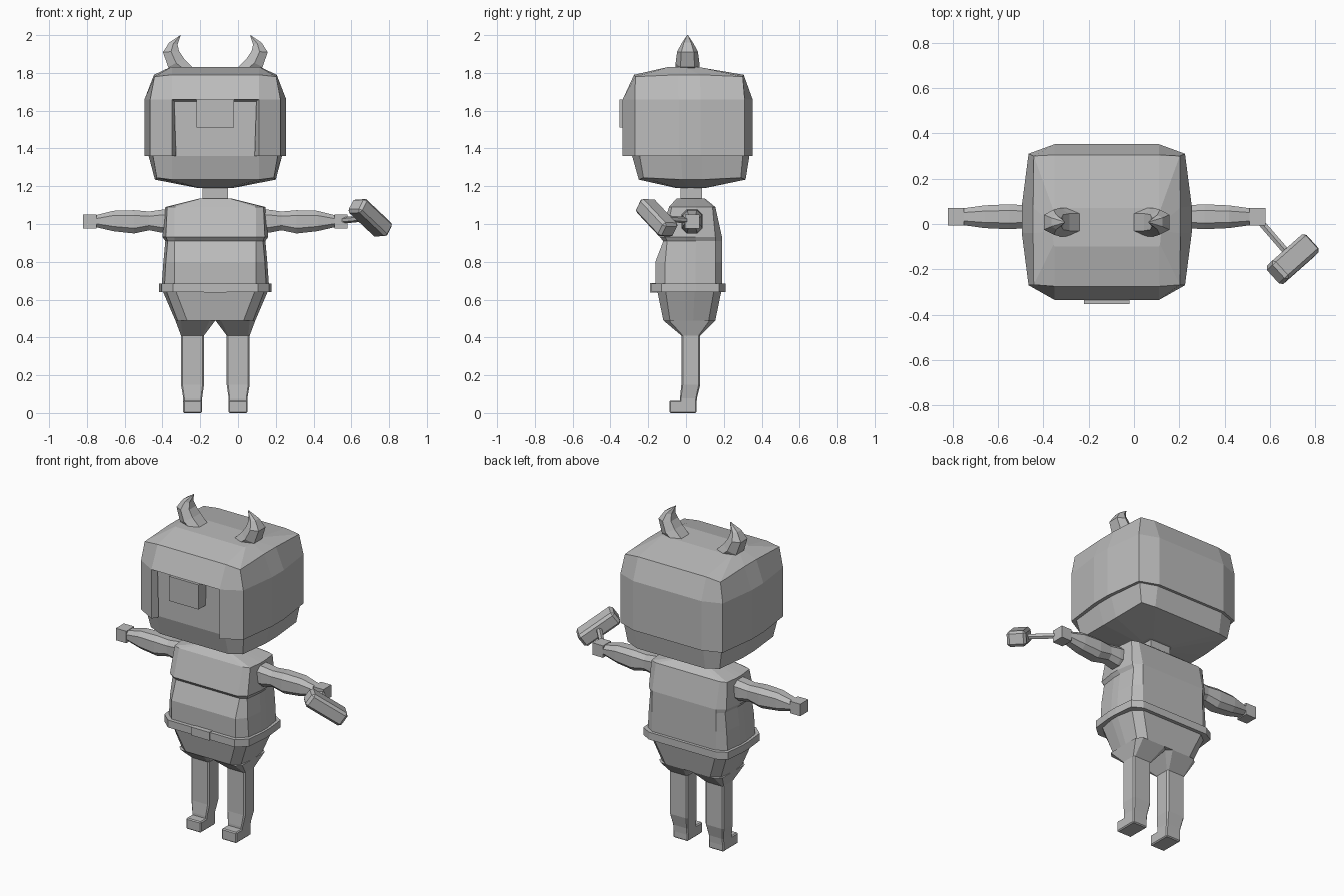
import bpy, bmesh
from mathutils import Vector, Matrix

if "Cube" in bpy.data.objects:
    bpy.data.objects.remove(bpy.data.objects["Cube"])

CX = -0.12  # the figure's own centre line
grey = bpy.data.materials.new("light grey")
grey.diffuse_color = (0.5, 0.5, 0.5, 1)
grey.use_nodes = True
grey.node_tree.nodes["Principled BSDF"].inputs["Base Color"].default_value = grey.diffuse_color


def finish(name, bm, mirror=False, at=(CX, 0, 0)):
    bmesh.ops.recalc_face_normals(bm, faces=bm.faces)
    me = bpy.data.meshes.new(name)
    bm.to_mesh(me)
    bm.free()
    me.materials.append(grey)
    ob = bpy.data.objects.new(name, me)
    ob.location = at
    bpy.context.collection.objects.link(ob)
    if mirror:
        ob.modifiers.new("mirror", 'MIRROR')
    return ob


def loft(name, rings, mirror=False, start=True, skip=()):
    """Skin a list of equal-length rings; skip lists (ring, segment) holes."""
    bm = bmesh.new()
    vs = [[bm.verts.new(p) for p in r] for r in rings]
    n = len(rings[0])
    for i in range(len(vs) - 1):
        for j in range(n):
            if (i, j) not in skip:
                k = (j + 1) % n
                bm.faces.new((vs[i][j], vs[i][k], vs[i + 1][k], vs[i + 1][j]))
    if start:
        bm.faces.new(vs[0][::-1])
    bm.faces.new(vs[-1])
    return finish(name, bm, mirror)


def plan(z, side, corner, flat, yf, yfc, ybc, yb, dz=0.0):
    """Symmetric body ring: flat front/back, cut corners, slightly bowed sides."""
    a, b = yfc + (ybc - yfc) * 0.4, yfc + (ybc - yfc) * 0.6
    half = [(flat, yf, z), (corner, yfc, z + dz), (side, a, z), (side, b, z),
            (corner, ybc, z + dz), (flat, yb, z)]
    return half + [(-x, y, h) for x, y, h in reversed(half)]


def cut_rect(a0, a1, b0, b1, c):
    return [(a0 + c, b0), (a1 - c, b0), (a1, b0 + c), (a1, b1 - c),
            (a1 - c, b1), (a0 + c, b1), (a0, b1 - c), (a0, b0 + c)]


def box(name, x0, x1, y0, y1, z0, z1, mirror=False, bevel=0.0):
    bm = bmesh.new()
    m = Matrix.Translation(((x0 + x1) / 2, (y0 + y1) / 2, (z0 + z1) / 2)) \
        @ Matrix.Diagonal((x1 - x0, y1 - y0, z1 - z0, 1))
    bmesh.ops.create_cube(bm, size=1, matrix=m)
    if bevel:
        bmesh.ops.bevel(bm, geom=bm.edges[:], offset=bevel, segments=1, affect='EDGES')
    return finish(name, bm, mirror)


# Head, mostly inside the hair shell
loft("head", [
    plan(1.19, 0.09, 0.085, 0.06, -0.05, -0.04, 0.09, 0.10),
    plan(1.235, 0.32, 0.31, 0.23, -0.25, -0.225, 0.29, 0.315, 0.01),
    plan(1.36, 0.353, 0.33, 0.23, -0.285, -0.245, 0.30, 0.335),
    plan(1.70, 0.345, 0.32, 0.23, -0.28, -0.24, 0.28, 0.32)])

# Hair shell, open at the bottom and over the face
hair = loft("hair", [
    plan(1.36, 0.375, 0.345, 0.23, -0.335, -0.27, 0.31, 0.352),
    plan(1.66, 0.375, 0.345, 0.23, -0.335, -0.27, 0.31, 0.352),
    plan(1.79, 0.325, 0.322, 0.23, -0.275, -0.268, 0.30, 0.305, -0.01),
    plan(1.83, 0.24, 0.235, 0.23, -0.10, -0.09, 0.06, 0.07)],
    start=False, skip={(0, 11)})
sol = hair.modifiers.new("thickness", 'SOLIDIFY')
sol.thickness = 0.045
sol.offset = -1
box("fringe", -0.1, 0.1, -0.352, -0.28, 1.51, 1.66)

# Horns: sections given as (outer x, z), (inner x, z), half depth
horn = []
for (ox, oz), (ix, iz), d in [((0.19, 1.79), (0.12, 1.83), 0.063),
                              ((0.25, 1.83), (0.165, 1.875), 0.063),
                              ((0.277, 1.91), (0.192, 1.915), 0.055),
                              ((0.245, 1.96), (0.20, 1.95), 0.032),
                              ((0.186, 2.0), (0.184, 1.998), 0.003)]:
    mx, mz = (ox + ix) / 2, (oz + iz) / 2
    horn.append([(ox, 0.008 - d * 0.6, oz), (mx, 0.008 - d, mz), (ix, 0.008 - d * 0.6, iz),
                 (ix, 0.008 + d * 0.6, iz), (mx, 0.008 + d, mz), (ox, 0.008 + d * 0.6, oz)])
loft("horn", horn, mirror=True)

# Torso with the chest overhanging the belly
box("neck", -0.068, 0.068, -0.03, 0.085, 1.1, 1.21)
loft("torso", [
    plan(0.66, 0.285, 0.27, 0.215, -0.16, -0.11, 0.155, 0.19),
    plan(0.80, 0.275, 0.262, 0.215, -0.162, -0.11, 0.155, 0.19),
    plan(0.91, 0.265, 0.252, 0.215, -0.12, -0.10, 0.155, 0.19),
    plan(0.932, 0.28, 0.262, 0.215, -0.14, -0.11, 0.155, 0.19),
    plan(1.09, 0.265, 0.255, 0.215, -0.09, -0.075, 0.14, 0.155),
    plan(1.135, 0.085, 0.08, 0.07, -0.05, -0.04, 0.09, 0.10)])

# Belt, buckle and trousers
loft("belt", [plan(z, 0.298, 0.285, 0.225, -0.183, -0.13, 0.175, 0.208)
              for z in (0.64, 0.685)])
box("buckle", -0.06, 0.06, -0.19, -0.15, 0.638, 0.688)
loft("trousers", [
    plan(0.49, 0.212, 0.2, 0.15, -0.12, -0.085, 0.12, 0.155),
    plan(0.66, 0.285, 0.265, 0.215, -0.155, -0.11, 0.15, 0.19)])

# Legs and feet
loft("leg", [[(x, y, z) for x, y in cut_rect(*r)] for z, r in [
    (0.49, (0.0, 0.212, -0.12, 0.155, 0.03)),
    (0.41, (0.06, 0.182, -0.025, 0.075, 0.008)),
    (0.15, (0.06, 0.182, -0.025, 0.075, 0.008)),
    (0.08, (0.07, 0.17, -0.032, 0.058, 0.006)),
    (0.04, (0.07, 0.17, -0.032, 0.055, 0.006))]], mirror=True)
box("foot", 0.07, 0.17, -0.088, 0.055, 0.0, 0.066, mirror=True, bevel=0.006)

# Arms and hands
loft("arm", [[(x, y, z) for y, z in cut_rect(0.032 - w, 0.032 + w, z0, z1, w * 0.5)]
             for x, w, z0, z1 in [
    (0.22, 0.056, 0.955, 1.08), (0.29, 0.055, 0.955, 1.075), (0.35, 0.05, 0.967, 1.066),
    (0.43, 0.055, 0.95, 1.073), (0.54, 0.05, 0.962, 1.07), (0.64, 0.036, 0.985, 1.045)]],
    mirror=True)
box("hand", 0.63, 0.7, -0.006, 0.071, 0.977, 1.05, mirror=True)

# Hammer: tilted head on a thin handle
centre = Vector((0.70, -0.155, 1.033))
n = Vector((0.61, 0.54, -0.575)).normalized()
u = Vector((0.65, -0.757, 0.04))
u = (u - n * u.dot(n)).normalized()
w = n.cross(u)
frame = Matrix((n, u, w)).transposed().to_4x4()
bm = bmesh.new()
bmesh.ops.create_cube(bm, size=1, matrix=Matrix.Diagonal((0.245, 0.108, 0.088, 1)))
bmesh.ops.bevel(bm, geom=bm.edges[:], offset=0.015, segments=1, affect='EDGES')
bm.transform(frame)
finish("hammer_head", bm, at=centre)
bm = bmesh.new()
grip = Vector((0.54, 0.03, 1.018))
bmesh.ops.create_cone(bm, cap_ends=True, segments=6, radius1=0.017, radius2=0.017,
                      depth=(centre - grip).length)
bm.transform((centre - grip).to_track_quat('Z', 'Y').to_matrix().to_4x4())
finish("hammer_handle", bm, at=(centre + grip) / 2)
